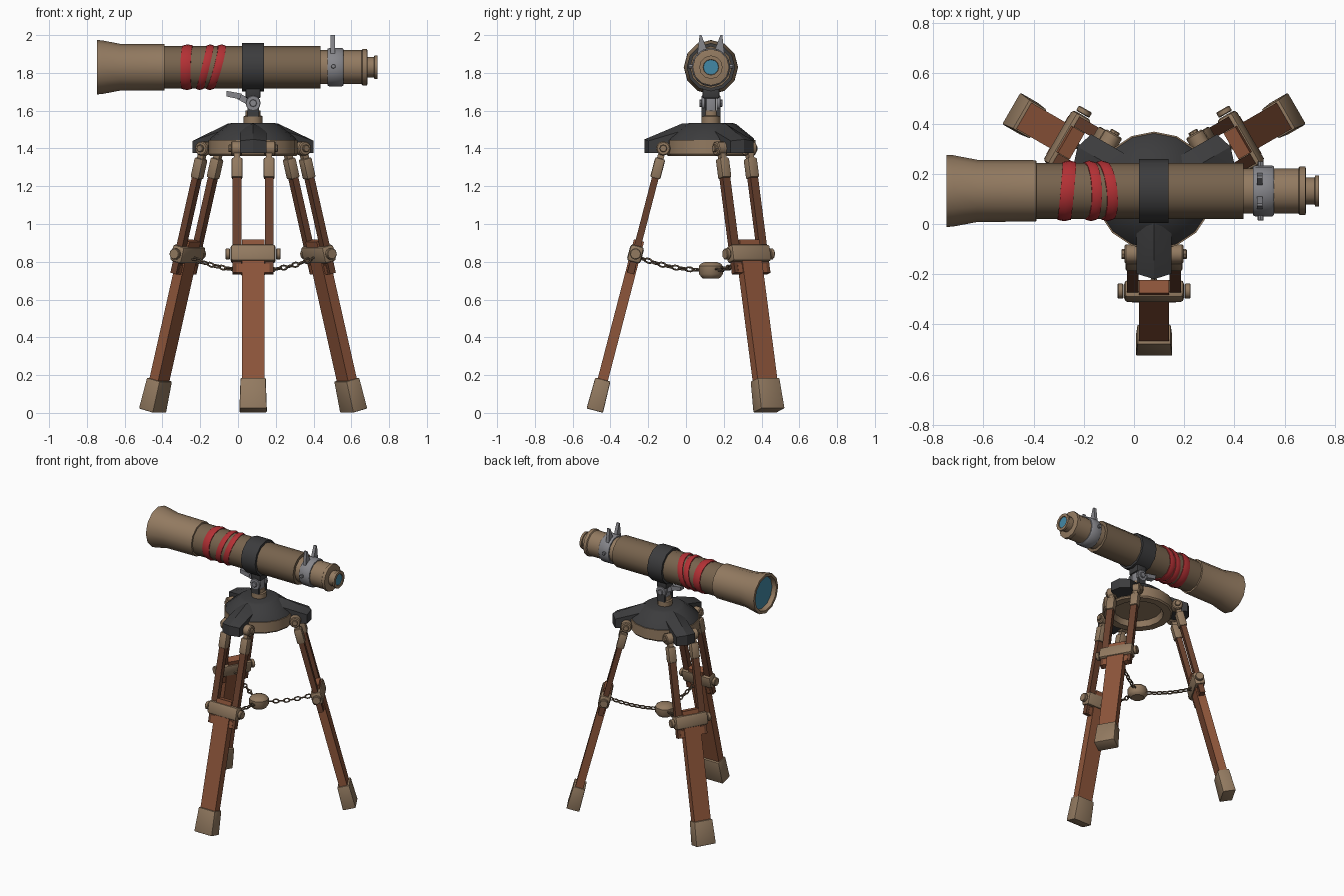
import bpy, bmesh, math
from mathutils import Matrix, Vector

if "Cube" in bpy.data.objects:
    bpy.data.objects.remove(bpy.data.objects["Cube"])

T = Matrix.Translation
R = Matrix.Rotation


def mat(name, r, g, b):
    m = bpy.data.materials.new(name)
    m.diffuse_color = (r, g, b, 1)
    m.use_nodes = True
    m.node_tree.nodes["Principled BSDF"].inputs["Base Color"].default_value = m.diffuse_color
    return m


BRASS = mat("tan_brass", 0.29, 0.195, 0.118)
TUBE = mat("brown_tube", 0.185, 0.125, 0.075)
WOOD = mat("red_wood", 0.27, 0.092, 0.043)
DARKWOOD = mat("dark_wood", 0.14, 0.052, 0.027)
BLACK = mat("charcoal", 0.045, 0.045, 0.047)
RED = mat("red_cloth", 0.45, 0.03, 0.035)
GREY = mat("grey_steel", 0.24, 0.24, 0.26)
BLUE = mat("blue_glass", 0.055, 0.25, 0.38)
CHAIN = mat("dark_brass", 0.14, 0.095, 0.06)


def finish(bm, name, m, M=Matrix(), angle=38):
    bmesh.ops.recalc_face_normals(bm, faces=bm.faces)
    bm.transform(M)
    me = bpy.data.meshes.new(name)
    bm.to_mesh(me)
    bm.free()
    me.materials.append(m)
    ob = bpy.data.objects.new(name, me)
    bpy.context.collection.objects.link(ob)
    bpy.context.view_layer.objects.active = ob
    for o in bpy.context.selected_objects:
        o.select_set(False)
    ob.select_set(True)
    bpy.ops.object.shade_smooth_by_angle(angle=math.radians(angle))
    return ob


def lathe(name, prof, m, M=Matrix(), n=12, closed=False):
    """Spin (height, radius) points about local z."""
    bm = bmesh.new()
    rings = [[bm.verts.new((r * math.cos(i * math.tau / n), r * math.sin(i * math.tau / n), h))
              for i in range(n)] for h, r in prof]
    pairs = list(zip(rings, rings[1:]))
    if closed:
        pairs.append((rings[-1], rings[0]))
    for a, b in pairs:
        for i in range(n):
            j = (i + 1) % n
            bm.faces.new((a[i], a[j], b[j], b[i]))
    if not closed:
        bm.faces.new(rings[0])
        bm.faces.new(rings[-1])
    return finish(bm, name, m, M)


def box(name, size, loc, m, M=Matrix(), bevel=0.0, taper=1.0):
    bm = bmesh.new()
    bmesh.ops.create_cube(bm, size=1)
    for v in bm.verts:
        k = taper if v.co.z > 0 else 1
        v.co = Vector((v.co.x * size[0] * k, v.co.y * size[1] * k, v.co.z * size[2])) + Vector(loc)
    if bevel:
        bmesh.ops.bevel(bm, geom=bm.edges[:], offset=bevel, segments=2, affect='EDGES', profile=0.5)
    return finish(bm, name, m, M)


def cyl(name, r, length, loc, axis, m, M=Matrix(), n=12):
    rot = {'x': R(math.pi / 2, 4, 'Y'), 'y': R(math.pi / 2, 4, 'X'), 'z': Matrix()}[axis]
    h, c = length / 2, min(r, length) * 0.15
    return lathe(name, [(-h, r - c), (-h + c, r), (h - c, r), (h, r - c)], m, M @ T(loc) @ rot, n)


def hull(name, pts, m, M=Matrix()):
    bm = bmesh.new()
    for p in pts:
        bm.verts.new(p)
    res = bmesh.ops.convex_hull(bm, input=bm.verts)
    junk = [g for g in res["geom_interior"] if isinstance(g, bmesh.types.BMVert)]
    bmesh.ops.delete(bm, geom=junk, context='VERTS')
    return finish(bm, name, m, M, 25)


CX, CY = 0.08, 0.132
C = T((CX, CY, 0))
S = T((0, CY, 1.83)) @ R(math.pi / 2, 4, 'Y')  # local z runs along the telescope

# Telescope: bell, main tube, draw tube, eyepiece
lathe("bell", [(-0.705, 0.116), (-0.747, 0.124), (-0.747, 0.144), (-0.72, 0.142), (-0.625, 0.124),
               (-0.39, 0.122), (-0.387, 0.105)], BRASS, S, closed=True)
lathe("main_tube", [(-0.40, 0.112), (0.437, 0.112)], TUBE, S)
lathe("draw_tube", [(0.43, 0.09), (0.655, 0.09), (0.66, 0.097), (0.683, 0.097), (0.686, 0.085)], BRASS, S)
lathe("eyepiece", [(0.68, 0.054), (0.72, 0.054), (0.722, 0.062), (0.738, 0.062), (0.738, 0.042),
                   (0.728, 0.04)], BRASS, S)
lathe("eyepiece_lens", [(0.724, 0.04), (0.732, 0.04)], BLUE, S)
lathe("objective_lens", [(-0.715, 0.119), (-0.705, 0.119)], BLUE, S)

# Red cloth wraps: rings sheared along the tube
for i, (x, kx, ky, w) in enumerate([(-0.268, -0.02, 0.09, 0.027), (-0.175, -0.24, -0.03, 0.02),
                                    (-0.118, -0.27, -0.1, 0.021)]):
    shear = Matrix(((1, 0, 0, 0), (0, 1, 0, 0), (kx, ky, 1, x), (0, 0, 0, 1)))
    lathe(f"cloth_wrap_{i}", [(-w, 0.106), (-w, 0.115), (0, 0.121), (w, 0.115), (w, 0.106)],
          RED, S @ shear, n=24, closed=True)

# Black saddle band and grey sight clamp with two prongs
lathe("saddle_band", [(0.02, 0.1), (0.02, 0.128), (0.137, 0.128), (0.137, 0.1)], BLACK, S, closed=True)
lathe("sight_clamp", [(0.475, 0.085), (0.475, 0.098), (0.485, 0.102), (0.55, 0.102), (0.558, 0.096),
                      (0.558, 0.085)], GREY, S, n=16, closed=True)
for s in (-1, 1):
    hull(f"sight_prong_{s}", [(0.502 + dx, CY + s * y, z) for dx in (-0.011, 0.011)
                              for y, z in ((0.022, 1.925), (0.072, 1.90), (0.045, 1.955),
                                           (0.064, 1.95), (0.05, 2.0), (0.06, 2.0))], GREY)
    cyl(f"sight_screw_{s}", 0.012, 0.03, (0.505, CY + s * 0.103, 1.835), 'y', GREY, n=8)

# Tilting head: bracket, yoke, pivot bolt, lever and neck
box("saddle_bracket", (0.08, 0.09, 0.07), (CX, CY, 1.70), BLACK, bevel=0.01)
box("pivot_block", (0.06, 0.055, 0.11), (CX, CY, 1.63), GREY, bevel=0.01)
for s in (-1, 1):
    cyl(f"yoke_cheek_{s}", 0.04, 0.02, (CX, CY + s * 0.04, 1.64), 'y', GREY)
    cyl(f"pivot_bolt_{s}", 0.02, 0.016, (CX, CY + s * 0.053, 1.64), 'y', GREY, n=8)
    box(f"yoke_arm_{s}", (0.06, 0.02, 0.06), (CX, CY + s * 0.04, 1.60), BLACK)
hull("tilt_lever_arm", [(x, CY + y, z) for y in (-0.013, 0.013)
                        for x, z in ((0.08, 1.655), (0.07, 1.62), (0.0, 1.695), (-0.01, 1.665))], GREY)
hull("tilt_lever_grip", [(x, CY + y, z) for y in (-0.022, 0.022)
                         for x, z in ((0.02, 1.69), (0.01, 1.66), (-0.062, 1.705), (-0.06, 1.675))], GREY)
lathe("neck", [(1.52, 0.05), (1.57, 0.05), (1.575, 0.04), (1.60, 0.04)], BRASS, C)

# Tripod crown: hollow brass ring under a black dome
lathe("crown_ring", [(1.40, 0.11), (1.40, 0.16), (1.36, 0.175), (1.36, 0.228), (1.37, 0.236),
                     (1.445, 0.236), (1.445, 0.10)], BRASS, C, n=16)
lathe("crown_dome", [(1.44, 0.232), (1.455, 0.225), (1.528, 0.135), (1.535, 0.115)], BLACK, C, n=16)

# Centre hub for the chains
lathe("chain_hub", [(0.712, 0.045), (0.72, 0.055), (0.735, 0.066), (0.778, 0.066), (0.79, 0.055),
                    (0.80, 0.03)], BRASS, C, n=10)


def chain(name, a, b, sag, M, count=9):
    """Oval links, each turned a quarter from the last."""
    bm = bmesh.new()
    nu, nv, wire = 10, 5, 0.0052
    for k in range(count):
        t = (k + 0.5) / count
        p = a.lerp(b, t) - Vector((0, 0, sag * 4 * t * (1 - t)))
        d = (b - a) - Vector((0, 0, sag * 4 * (1 - 2 * t)))
        L = T(p) @ d.to_track_quat('X', 'Z').to_matrix().to_4x4() @ R(math.pi / 2 * (k % 2) + 0.4, 4, 'X')
        vs = []
        for i in range(nu):
            u = i * math.tau / nu
            for j in range(nv):
                v = j * math.tau / nv
                c = wire * math.cos(v)
                vs.append(bm.verts.new(L @ Vector(((0.021 + c) * math.cos(u), (0.012 + c) * math.sin(u),
                                                   wire * math.sin(v)))))
        for i in range(nu):
            for j in range(nv):
                i2, j2 = (i + 1) % nu, (j + 1) % nv
                bm.faces.new((vs[i * nv + j], vs[i2 * nv + j], vs[i2 * nv + j2], vs[i * nv + j2]))
    finish(bm, name, CHAIN, M, 80)


# Three legs, each built once in its own frame (local z runs up the leg)
TILT = math.atan(0.26)
for k, leg in enumerate(("front", "right", "left")):
    A = C @ R(k * math.tau / 3, 4, 'Z')
    L = A @ T((0, -0.615, 0.012)) @ R(-TILT, 4, 'X')
    # crown arm with a raised ridge
    pts = [(0, -0.10, 1.53), (0, -0.15, 1.533), (0, -0.28, 1.468), (0, -0.352, 1.448), (0, -0.352, 1.375)]
    for s in (-1, 1):
        pts += [(s * 0.07, -0.33, 1.44), (s * 0.07, -0.33, 1.375), (s * 0.07, -0.13, 1.50),
                (s * 0.07, -0.21, 1.375)]
    hull(leg + "_crown_arm", pts, BLACK, A)
    # lower leg, foot and collar
    box(leg + "_lower_leg", (0.12, 0.055, 0.83), (0, 0, 0.515), WOOD, L)
    box(leg + "_foot", (0.145, 0.09, 0.17), (0, 0, 0.085), BRASS, L, 0.006, 0.92)
    box(leg + "_collar", (0.238, 0.075, 0.092), (0, 0, 0.857), BRASS, L, 0.016)
    box(leg + "_strut_shoe", (0.175, 0.04, 0.05), (0, 0, 0.775), WOOD, L)
    for s in (-1, 1):
        n = f"{leg}_{'left' if s < 0 else 'right'}"
        cyl(n + "_collar_bolt", 0.03, 0.024, (s * 0.134, 0, 0.857), 'x', BRASS, L, 10)
        box(n + "_strut", (0.046, 0.036, 0.56), (s * 0.085, 0, 1.03), DARKWOOD, L)
        box(n + "_strut_cap", (0.058, 0.055, 0.11), (s * 0.085, 0, 1.325), BRASS, L, 0.01)
        box(n + "_hinge_tongue", (0.032, 0.035, 0.10), (s * 0.085, 0, 1.40), BRASS, L)
        cyl(n + "_hinge", 0.038, 0.06, (s * 0.088, -0.252, 1.40), 'x', BRASS, A)
        cyl(n + "_hinge_pin", 0.02, 0.085, (s * 0.088, -0.252, 1.40), 'x', BRASS, A, 8)
    chain(leg + "_chain", Vector((0, -0.385, 0.825)), Vector((0, -0.06, 0.757)), 0.015, A)
